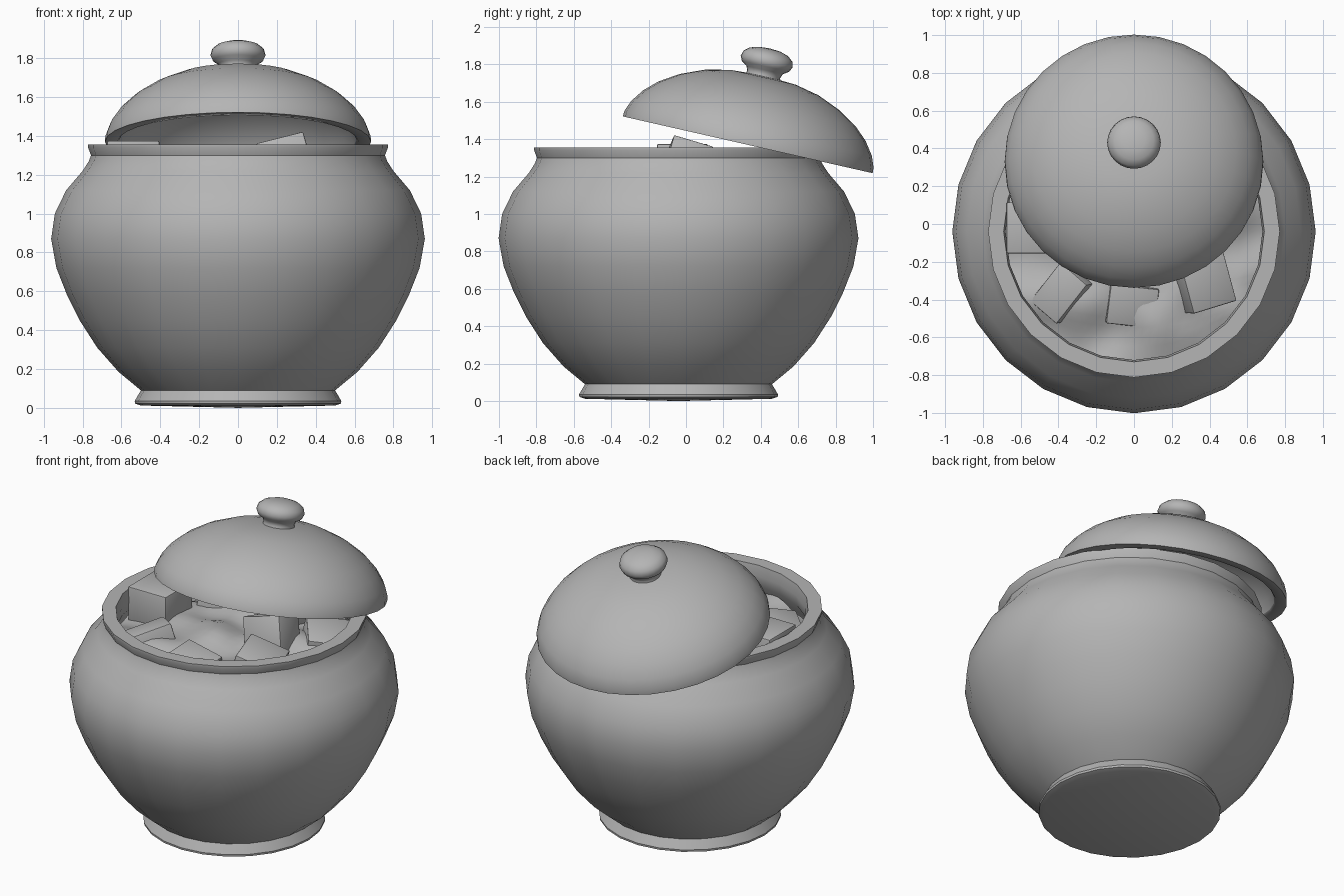
import bpy, bmesh, math
from mathutils import Matrix, Vector, Euler, noise

cube = bpy.data.objects.get("Cube")
if cube:
    bpy.data.objects.remove(cube, do_unlink=True)

# One clay grey for everything
clay = bpy.data.materials.new("clay_grey")
clay.use_nodes = True
GREY = (0.46, 0.46, 0.46, 1)
clay.diffuse_color = GREY
clay.node_tree.nodes["Principled BSDF"].inputs["Base Color"].default_value = GREY


def finish(name, bm, matrix, angle):
    bmesh.ops.recalc_face_normals(bm, faces=bm.faces)
    mesh = bpy.data.meshes.new(name)
    bm.to_mesh(mesh)
    bm.free()
    mesh.materials.append(clay)
    obj = bpy.data.objects.new(name, mesh)
    bpy.context.collection.objects.link(obj)
    obj.matrix_world = matrix
    bpy.ops.object.select_all(action='DESELECT')
    obj.select_set(True)
    bpy.context.view_layer.objects.active = obj
    bpy.ops.object.shade_smooth_by_angle(angle=math.radians(angle))
    return obj


def lathe(name, profile, matrix, sides=24, angle=38):
    """Spin a (radius, height) profile around z; radius 0 closes an end."""
    bm = bmesh.new()
    verts = [bm.verts.new((r, 0, z)) for r, z in profile]
    edges = [bm.edges.new(pair) for pair in zip(verts, verts[1:])]
    bmesh.ops.spin(bm, geom=verts + edges, axis=(0, 0, 1), cent=(0, 0, 0),
                   angle=math.tau, steps=sides)
    bmesh.ops.remove_doubles(bm, verts=bm.verts, dist=0.0005)
    return finish(name, bm, matrix, angle)


# Pot: foot, round belly, flared rim and inner wall
pot_at = Matrix.Translation((0, -0.04, 0))
lathe("pot_body", [
    (0, 0), (0.5, 0.012), (0.53, 0.022), (0.532, 0.035), (0.5, 0.09),
    (0.615, 0.185), (0.725, 0.31), (0.815, 0.45), (0.88, 0.58), (0.935, 0.72),
    (0.962, 0.87), (0.943, 1.0), (0.885, 1.12), (0.8, 1.22), (0.768, 1.27),
    (0.757, 1.3), (0.772, 1.34), (0.772, 1.355), (0.69, 1.355),
    (0.68, 1.29), (0.69, 1.22), (0.75, 1.13), (0.8, 1.0), (0.75, 0.6),
    (0.5, 0.18), (0, 0.12)], pot_at)

# Lid tipped back across the rim
lid_at = Matrix.Translation((0, 0.33, 1.37)) @ Matrix.Rotation(math.radians(-12.8), 4, 'X')
lathe("lid", [
    (0.61, 0.01), (0.62, 0), (0.685, 0), (0.683, 0.03), (0.66, 0.09), (0.61, 0.16),
    (0.54, 0.225), (0.44, 0.288), (0.31, 0.342), (0.18, 0.37), (0, 0.38)],
    lid_at, 32, 50)
lathe("lid_inside", [
    (0.61, 0.01), (0.585, 0.07), (0.52, 0.155), (0.42, 0.23),
    (0.28, 0.29), (0.14, 0.32), (0, 0.328)], lid_at, 32)
lathe("lid_knob", [
    (0.1, 0.36), (0.09, 0.385), (0.1, 0.41), (0.13, 0.43), (0.142, 0.456),
    (0.134, 0.486), (0.105, 0.51), (0.06, 0.524), (0, 0.529)], lid_at, 24, 60)

# Loose heaped filling, higher in the middle
bm = bmesh.new()
bmesh.ops.create_grid(bm, x_segments=28, y_segments=28, size=1)
for v in bm.verts:
    x, y = v.co.x, v.co.y
    x, y = 0.71 * x * math.sqrt(1 - y * y / 2), 0.71 * y * math.sqrt(1 - x * x / 2)
    heap = 1.23 - 0.13 * (x * x + y * y)
    v.co = Vector((x, y, heap + 0.07 * noise.noise(Vector((4 * x, 4 * y, 2)))))
finish("filling", bm, pot_at, 40)

# Lumps resting in the filling: centre, size, rotation in degrees
LUMPS = [
    ((-0.54, -0.02, 1.25), (0.27, 0.27, 0.25), (0, 0, 0)),
    ((-0.37, -0.36, 1.17), (0.27, 0.19, 0.2), (-12, -14, 52)),
    ((-0.02, -0.42, 1.11), (0.26, 0.21, 0.22), (8, 8, -6)),
    ((0.36, -0.31, 1.19), (0.25, 0.27, 0.22), (6, 18, 17)),
    ((0.24, 0.0, 1.26), (0.25, 0.22, 0.22), (-17, -14, 6)),
    ((0.47, 0.22, 1.16), (0.26, 0.26, 0.22), (12, 10, 40)),
    ((-0.32, 0.32, 1.18), (0.26, 0.26, 0.22), (-8, 12, 15)),
    ((0.06, 0.36, 1.17), (0.26, 0.26, 0.22), (10, -8, 65)),
]
for i, (centre, size, turn) in enumerate(LUMPS):
    bm = bmesh.new()
    bmesh.ops.create_cube(bm, size=1, matrix=Matrix.Diagonal((*size, 1)))
    bmesh.ops.bevel(bm, geom=bm.edges[:], offset=0.008, segments=2,
                    profile=0.5, affect='EDGES')
    rot = Euler([math.radians(a) for a in turn]).to_matrix().to_4x4()
    finish(f"lump_{i + 1}", bm, Matrix.Translation(centre) @ rot, 40)
